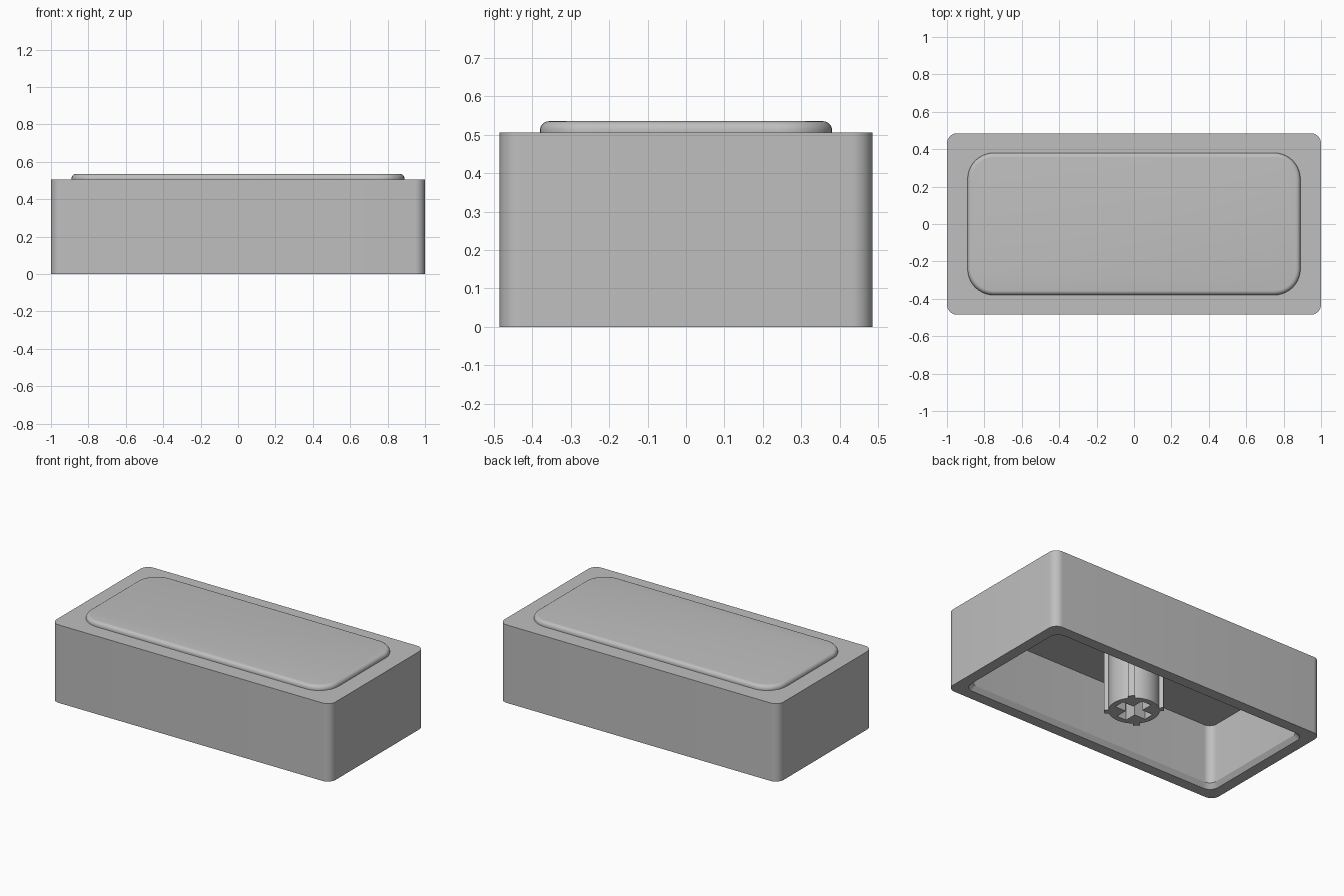
import bpy
import bmesh
from math import cos, sin, pi, radians
from mathutils import Matrix

if "Cube" in bpy.data.objects:
    bpy.data.objects.remove(bpy.data.objects["Cube"], do_unlink=True)

GREY = (0.52, 0.52, 0.52, 1)
grey = bpy.data.materials.new("plain grey plastic")
grey.use_nodes = True
grey.diffuse_color = GREY
grey.node_tree.nodes["Principled BSDF"].inputs["Base Color"].default_value = GREY

HALF_X, HALF_Y, TOP = 1.0, 0.485, 0.505
CEILING = 0.41


def finish(bm, name):
    bmesh.ops.recalc_face_normals(bm, faces=bm.faces)
    mesh = bpy.data.meshes.new(name)
    bm.to_mesh(mesh)
    bm.free()
    mesh.materials.append(grey)
    obj = bpy.data.objects.new(name, mesh)
    bpy.context.collection.objects.link(obj)
    bpy.ops.object.select_all(action="DESELECT")
    obj.select_set(True)
    bpy.context.view_layer.objects.active = obj
    bpy.ops.object.shade_smooth_by_angle(angle=radians(30))
    return obj


def rounded_ring(bm, hx, hy, r, z, steps=10):
    ring = []
    for k, (sx, sy) in enumerate([(1, 1), (-1, 1), (-1, -1), (1, -1)]):
        for i in range(steps + 1):
            a = (k + i / steps) * pi / 2
            ring.append(bm.verts.new((sx * (hx - r) + r * cos(a),
                                      sy * (hy - r) + r * sin(a), z)))
    return ring


def bridge(bm, lower, upper):
    n = len(lower)
    for i in range(n):
        j = (i + 1) % n
        bm.faces.new((lower[i], lower[j], upper[j], upper[i]))


def loft(name, hx, hy, sections):
    """Skin rounded rectangles given as (inset, corner radius, height)."""
    bm = bmesh.new()
    rings = [rounded_ring(bm, hx - t, hy - t, r, z) for t, r, z in sections]
    for a, b in zip(rings, rings[1:]):
        bridge(bm, a, b)
    bm.faces.new(rings[0])
    bm.faces.new(rings[-1])
    return finish(bm, name)


# Hollow body: ceiling, inner wall, chamfered lip, rim, outer wall and top
loft("hollow_body", HALF_X, HALF_Y, [
    (0.09, 0.05, CEILING), (0.09, 0.05, 0.03), (0.07, 0.06, 0.0),
    (0.0, 0.055, 0.0), (0.0, 0.055, TOP)])

# Raised top pad with a rounded upper edge
FILLET = 0.024
arc = [i * pi / 12 for i in range(7)]
pad = [(0.0, 0.14, TOP - 0.01)]
pad += [(FILLET * (1 - cos(a)), 0.14 - FILLET * (1 - cos(a)),
         0.535 - FILLET * (1 - sin(a))) for a in arc]
loft("raised_pad", 0.89, 0.38, pad)

# Round stem with a cross shaped socket
STEM_R, STEM_Z, SOCKET_Z = 0.148, 0.01, 0.22
ARM, HALF_SLOT = 0.112, 0.034
bm = bmesh.new()


def loop_at(points, z):
    return [bm.verts.new((x, y, z)) for x, y in points]


circle = [(STEM_R * cos(i * pi / 24), STEM_R * sin(i * pi / 24)) for i in range(48)]
cross = []
for k in range(4):
    c, s = cos(k * pi / 2), sin(k * pi / 2)
    for x, y in [(ARM, -HALF_SLOT), (ARM, HALF_SLOT), (HALF_SLOT, HALF_SLOT)]:
        cross.append((x * c - y * s, x * s + y * c))
outer = loop_at(circle, STEM_Z)
inner = loop_at(cross, STEM_Z)
bridge(bm, outer, loop_at(circle, CEILING + 0.01))
socket_end = loop_at(cross, SOCKET_Z)
bridge(bm, inner, socket_end)
bm.faces.new(socket_end)
rim_edges = [bm.edges.get((v[i], v[i - 1])) for v in (outer, inner) for i in range(len(v))]
bmesh.ops.triangle_fill(bm, edges=rim_edges, use_beauty=True)
finish(bm, "socket_stem")

# Four diagonal ribs along the stem
bm = bmesh.new()
rib_height = CEILING + 0.01 - STEM_Z
for k in range(4):
    matrix = (Matrix.Rotation(pi / 4 + k * pi / 2, 4, "Z")
              @ Matrix.Translation((0.157, 0, STEM_Z + rib_height / 2))
              @ Matrix.Diagonal((0.032, 0.04, rib_height, 1)))
    bmesh.ops.create_cube(bm, size=1, matrix=matrix)
finish(bm, "stem_ribs")
